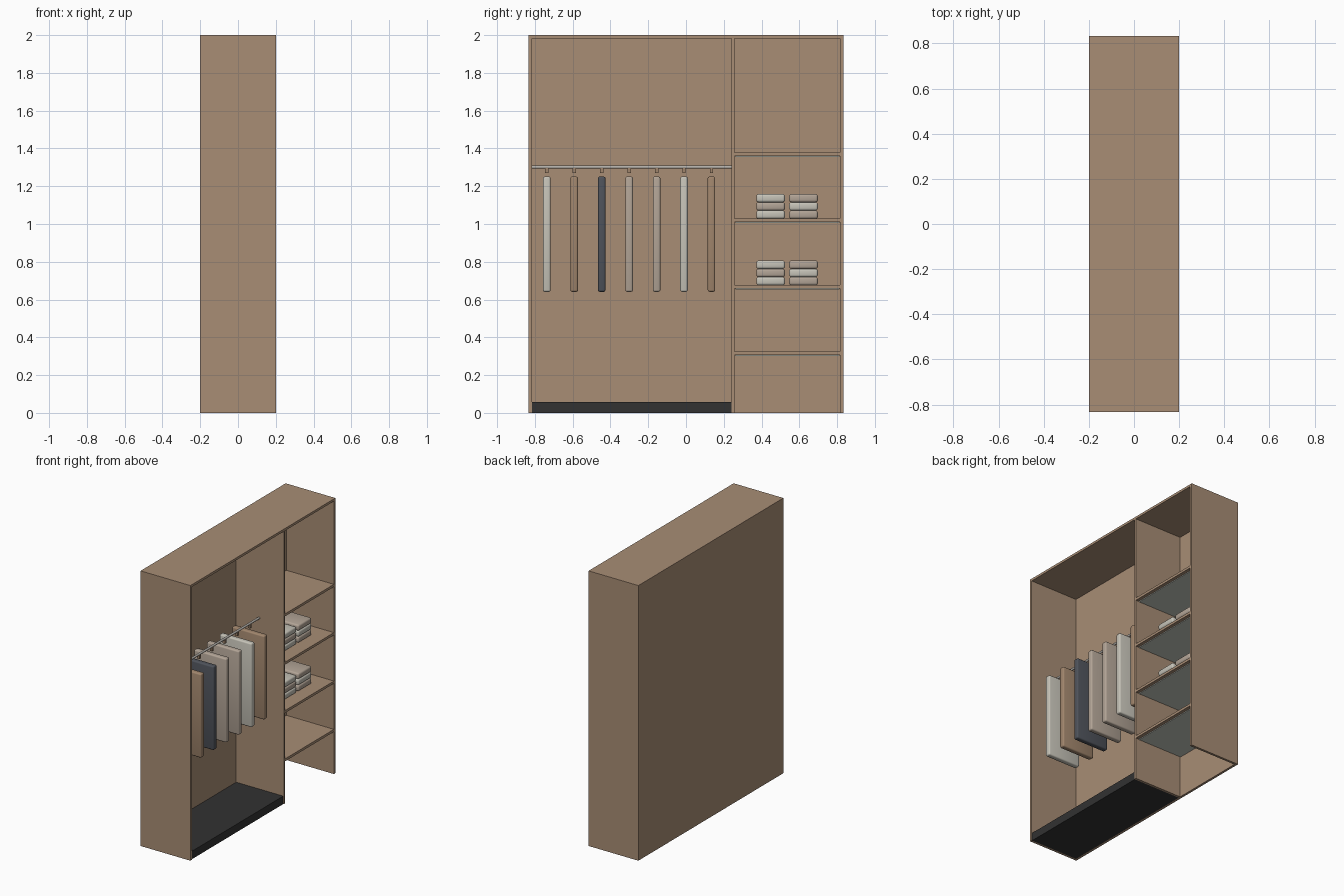
import bpy, bmesh, math
from mathutils import Matrix

if "Cube" in bpy.data.objects:
    bpy.data.objects.remove(bpy.data.objects["Cube"])


def material(name, r, g, b):
    lin = [((c / 255 + 0.055) / 1.055) ** 2.4 for c in (r, g, b)]
    m = bpy.data.materials.new(name)
    m.diffuse_color = (*lin, 1)
    m.use_nodes = True
    m.node_tree.nodes["Principled BSDF"].inputs["Base Color"].default_value = m.diffuse_color
    return m


WOOD = material("walnut wood", 168, 141, 117)
DARK = material("charcoal base", 50, 50, 50)
SLATE = material("slate cloth", 78, 82, 90)
CREAM = material("cream cloth", 198, 195, 184)
TAUPE = material("taupe cloth", 178, 164, 150)
TAN = material("tan cloth", 160, 133, 108)
STEEL = material("steel", 178, 174, 168)
GLASS = material("pale grey panel", 198, 202, 192)


def box(name, mat, x, y, z, bevel=0, segments=2):
    """Box from (min, max) ranges, with optional rounded edges."""
    bm = bmesh.new()
    size = [r[1] - r[0] for r in (x, y, z)]
    bmesh.ops.create_cube(bm, size=1, matrix=Matrix.Diagonal((*size, 1)))
    if bevel:
        bmesh.ops.bevel(bm, geom=bm.edges[:], offset=bevel, segments=segments,
                        profile=0.5, affect='EDGES')
    return finish(name, mat, bm, [(r[0] + r[1]) / 2 for r in (x, y, z)], bevel > 0)


def finish(name, mat, bm, loc, smooth):
    me = bpy.data.meshes.new(name)
    bm.to_mesh(me)
    bm.free()
    me.materials.append(mat)
    ob = bpy.data.objects.new(name, me)
    ob.location = loc
    bpy.context.collection.objects.link(ob)
    if smooth:
        bpy.context.view_layer.objects.active = ob
        ob.select_set(True)
        bpy.ops.object.shade_smooth_by_angle(angle=math.radians(40))
        ob.select_set(False)
    return ob


W, T = 0.833, 0.017          # half width, board thickness
D0, D1 = 0.241, 0.257        # divider faces
FULL = (-0.2, 0.2)
INNER = (-0.2 + T, 0.2)

# Case
box("left_side", WOOD, FULL, (-W, -W + T), (0, 2 - T))
box("right_side", WOOD, FULL, (W - T, W), (0, 2 - T))
box("top_board", WOOD, FULL, (-W, W), (2 - T, 2))
box("back_panel", WOOD, (-0.2, -0.2 + T), (-W + T, W - T), (0, 2 - T))
box("divider", WOOD, INNER, (D0, D1), (0, 2 - T))
box("base_plinth", DARK, (-0.2 + T, 0.195), (-W + T, D0), (0, 0.058))

# Shelves with a pale panel under each
for i, top in enumerate((0.325, 0.676, 1.028, 1.379)):
    box(f"shelf_{i+1}", WOOD, INNER, (D1, W - T), (top - 0.018, top))
    box(f"shelf_underpanel_{i+1}", GLASS, (-0.2 + T, 0.175),
        (D1 + 0.004, W - T - 0.004), (top - 0.023, top - 0.018))

# Hanging rail
bm = bmesh.new()
bmesh.ops.create_cone(bm, cap_ends=True, segments=20, radius1=0.008, radius2=0.008,
                      depth=D0 + W - T, matrix=Matrix.Rotation(math.pi / 2, 4, 'X'))
finish("hanging_rail", STEEL, bm, (0, (D0 - W + T) / 2, 1.301), True)

# Garments and their hooks
for i, cloth in enumerate((CREAM, TAN, SLATE, TAUPE, TAUPE, CREAM, TAN)):
    y = -0.737 + 0.1453 * i
    box(f"garment_{i+1}", cloth, (-0.13, 0.13), (y - 0.02, y + 0.02),
        (0.641, 1.251), 0.010, 3)
    box(f"hanger_hook_{i+1}", TAN, (-0.009, 0.009), (y - 0.009, y + 0.009),
        (1.27, 1.297))

# Folded stacks on the two middle shelves
for s, z0 in enumerate((0.676, 1.028)):
    for c, y0 in enumerate((0.372, 0.546)):
        for k in range(3):
            z = z0 + 0.0435 * k
            box(f"folded_cloth_{s+1}_{c+1}_{k+1}", TAUPE if (k + c) % 2 else CREAM,
                (-0.105, 0.105), (y0, y0 + 0.152), (z, z + 0.0435), 0.012, 3)
